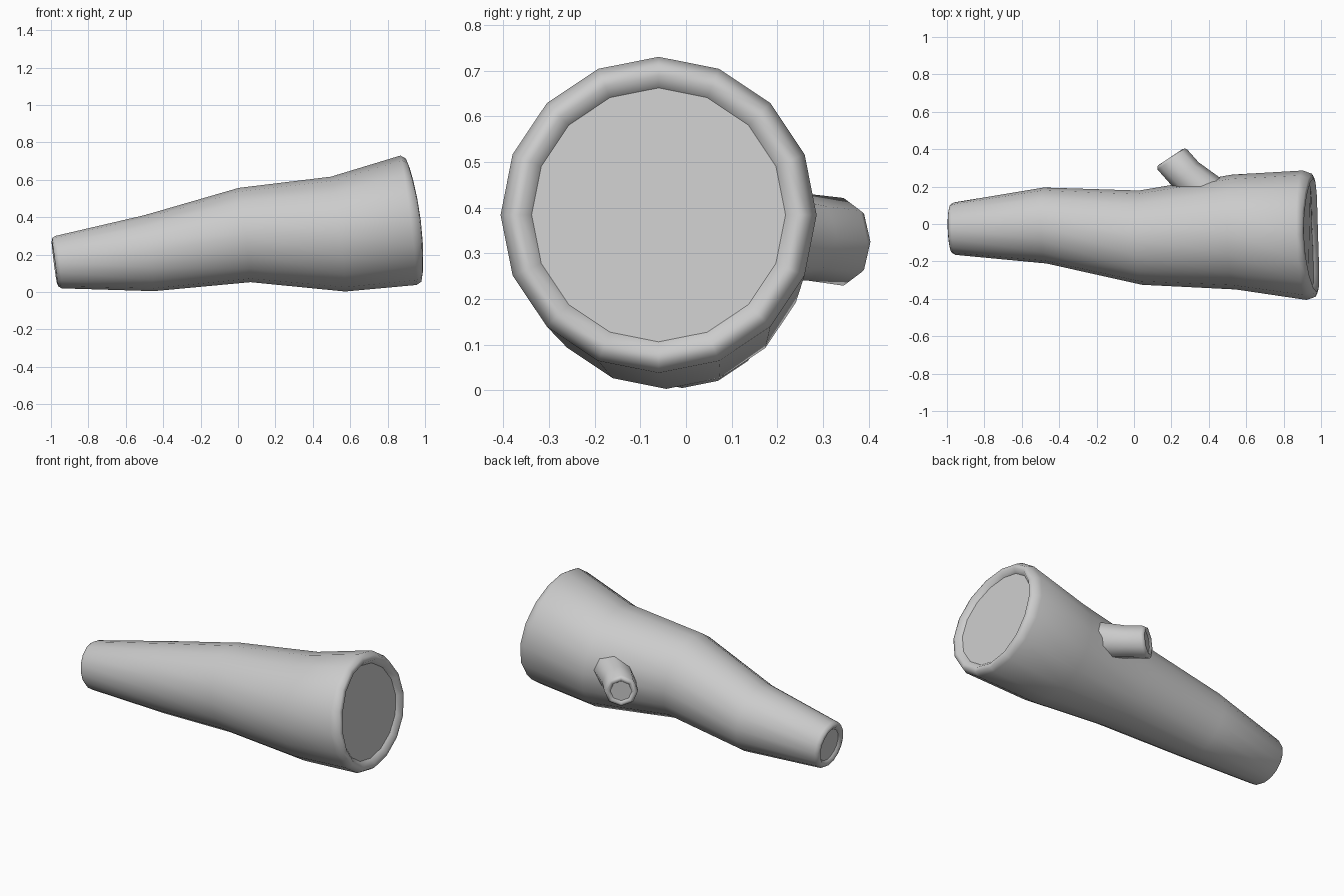
import bpy, bmesh
from math import sin, cos, pi
from mathutils import Vector as V

if "Cube" in bpy.data.objects:
    bpy.data.objects.remove(bpy.data.objects["Cube"])


def loop(c, r, u, v, n, shift=V((0, 0, 0)), bump=V((0, 0, 0))):
    """Points of a ring; bump pushes its sides along the axis."""
    pts = []
    for i in range(n):
        a = 2 * pi * i / n
        pts.append(c + shift + bump * cos(a) ** 2 + r * (cos(a) * u + sin(a) * v))
    return pts


def rim(c, r, u, v, n, axis, w, d, bulge=0.0):
    """Rounded lip: rings rolling inward from the outer edge to the cut face."""
    prof = [(0.25, 0.8), (0.62, 1.0), (1.0, 0.2)]
    return [loop(c, r - w * p, u, v, n, axis * d * q, axis * bulge) for p, q in prof]


def skin(name, rings, cap_start, cap_end):
    bm = bmesh.new()
    rows = [[bm.verts.new(p) for p in ring] for ring in rings]
    n = len(rows[0])
    for a, b in zip(rows, rows[1:]):
        for i in range(n):
            j = (i + 1) % n
            bm.faces.new((a[i], a[j], b[j], b[i])).smooth = True
    for row, use in ((rows[0], cap_start), (rows[-1], cap_end)):
        if use:
            face = bm.faces.new(row)
            for e in face.edges:
                e.smooth = False
    bmesh.ops.recalc_face_normals(bm, faces=bm.faces)
    me = bpy.data.meshes.new(name)
    bm.to_mesh(me)
    bm.free()
    ob = bpy.data.objects.new(name, me)
    bpy.context.collection.objects.link(ob)
    return ob


# Trunk: tilted 16-sided rings from thin end to thick end
N = 16
U, W = V((-0.03, 1, 0)), V((-0.125, 0, 1))
trunk = [
    (V((-0.96, -0.025, 0.160)), 0.14),
    (V((-0.475, -0.008, 0.208)), 0.203),
    (V((0.035, -0.073, 0.305)), 0.252),
    (V((0.535, -0.043, 0.310)), 0.307),
    (V((0.912, -0.060, 0.384)), 0.346),
]
body = [loop(c, r, U, W, N) for c, r in trunk]
left = rim(*trunk[0], U, W, N, V((-1, 0, 0)), 0.045, 0.022)
right = rim(*trunk[-1], U, W, N, V((1, 0, 0)), 0.068, 0.034, 0.022)
skin("log_trunk", left[::-1] + body + right, True, True)

# Branch stub: 8-sided, bending as it leaves the trunk
Z = V((0, 0, 1))
branch = [
    (V((0.43, 0.12, 0.345)), 0.11, V((0.62, 0.78, 0))),
    (V((0.395, 0.165, 0.345)), 0.105, V((0.62, 0.78, 0))),
    (V((0.274, 0.267, 0.335)), 0.095, V((0.75, 0.66, 0))),
    (V((0.205, 0.345, 0.325)), 0.096, V((0.83, 0.55, 0))),
]
stub = [loop(c, r, u.normalized(), Z, 8) for c, r, u in branch]
c, r, u = branch[-1]
tip = rim(c, r, u.normalized(), Z, 8, V((-0.55, 0.83, 0)), 0.035, 0.016)
skin("branch_stub", stub + tip, False, True)
